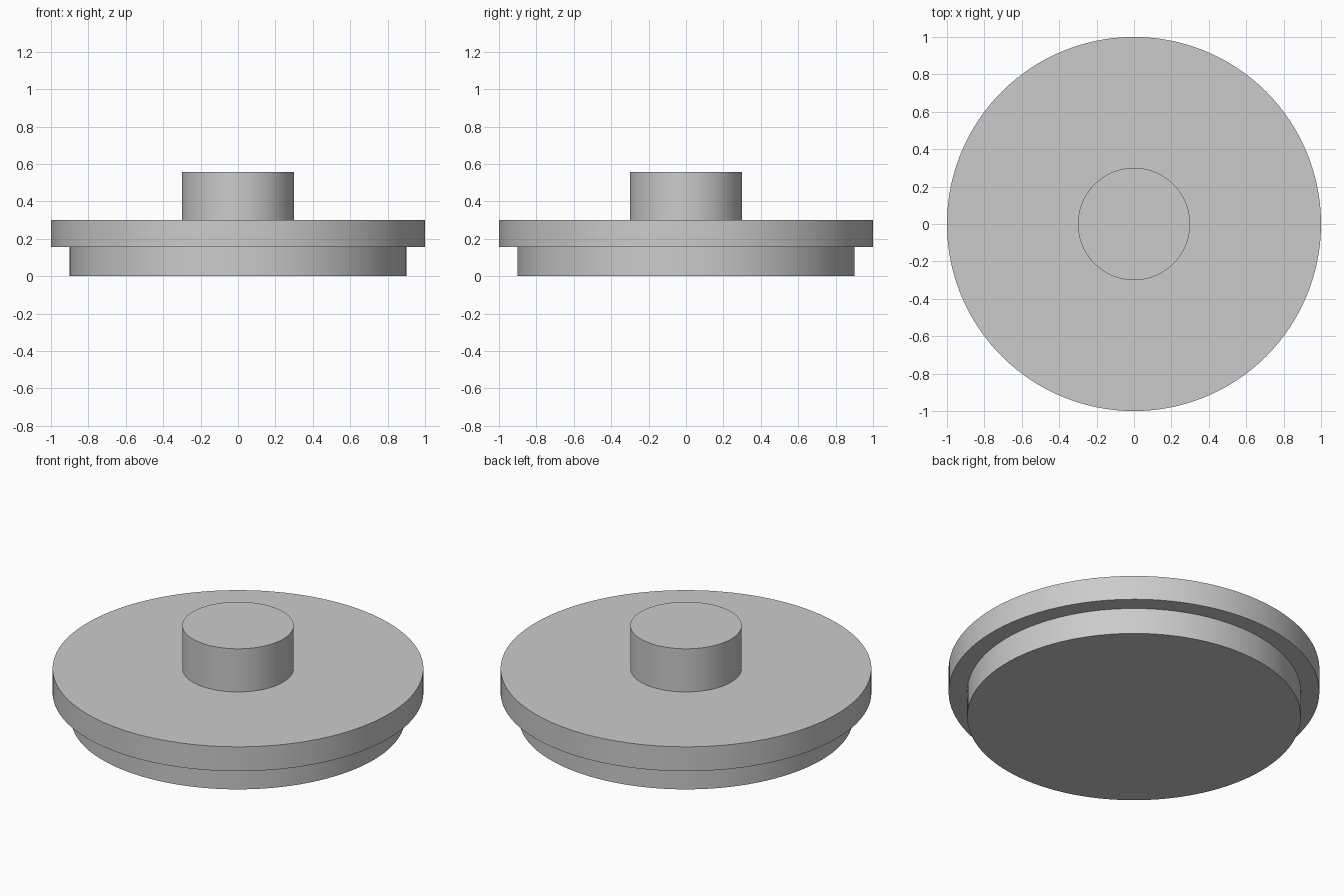
import bpy
import bmesh
import math

cube = bpy.data.objects.get("Cube")
if cube:
    bpy.data.objects.remove(cube, do_unlink=True)

SEGMENTS = 128

# One plain grey material
grey = bpy.data.materials.new("plain grey")
grey.use_nodes = True
colour = (0.6, 0.6, 0.6, 1)
grey.diffuse_color = colour
grey.node_tree.nodes["Principled BSDF"].inputs["Base Color"].default_value = colour


def lathe(name, profile):
    """Revolve (radius, height) points around z into a closed solid."""
    bm = bmesh.new()
    rings = []
    for radius, height in profile:
        ring = []
        for i in range(SEGMENTS):
            a = math.tau * i / SEGMENTS
            ring.append(bm.verts.new((radius * math.cos(a), radius * math.sin(a), height)))
        rings.append(ring)
    for low, high in zip(rings, rings[1:]):
        for i in range(SEGMENTS):
            j = (i + 1) % SEGMENTS
            bm.faces.new((low[i], low[j], high[j], high[i]))
    # Flat end caps
    bm.faces.new(rings[0][::-1])
    bm.faces.new(rings[-1])
    bmesh.ops.recalc_face_normals(bm, faces=bm.faces)
    mesh = bpy.data.meshes.new(name)
    bm.to_mesh(mesh)
    bm.free()
    mesh.materials.append(grey)
    obj = bpy.data.objects.new(name, mesh)
    bpy.context.collection.objects.link(obj)
    bpy.ops.object.select_all(action="DESELECT")
    obj.select_set(True)
    bpy.context.view_layer.objects.active = obj
    bpy.ops.object.shade_smooth_by_angle(angle=math.radians(30))
    return obj


# Stepped lid: inset plug, wide rim disc and central knob in one turned solid
plug, rim, knob = 0.9, 1.0, 0.3
plug_top, rim_top, knob_top = 0.155, 0.3, 0.557
lathe("stepped_lid", [
    (plug, 0), (plug, plug_top),
    (rim, plug_top), (rim, rim_top),
    (knob, rim_top), (knob, knob_top),
])
